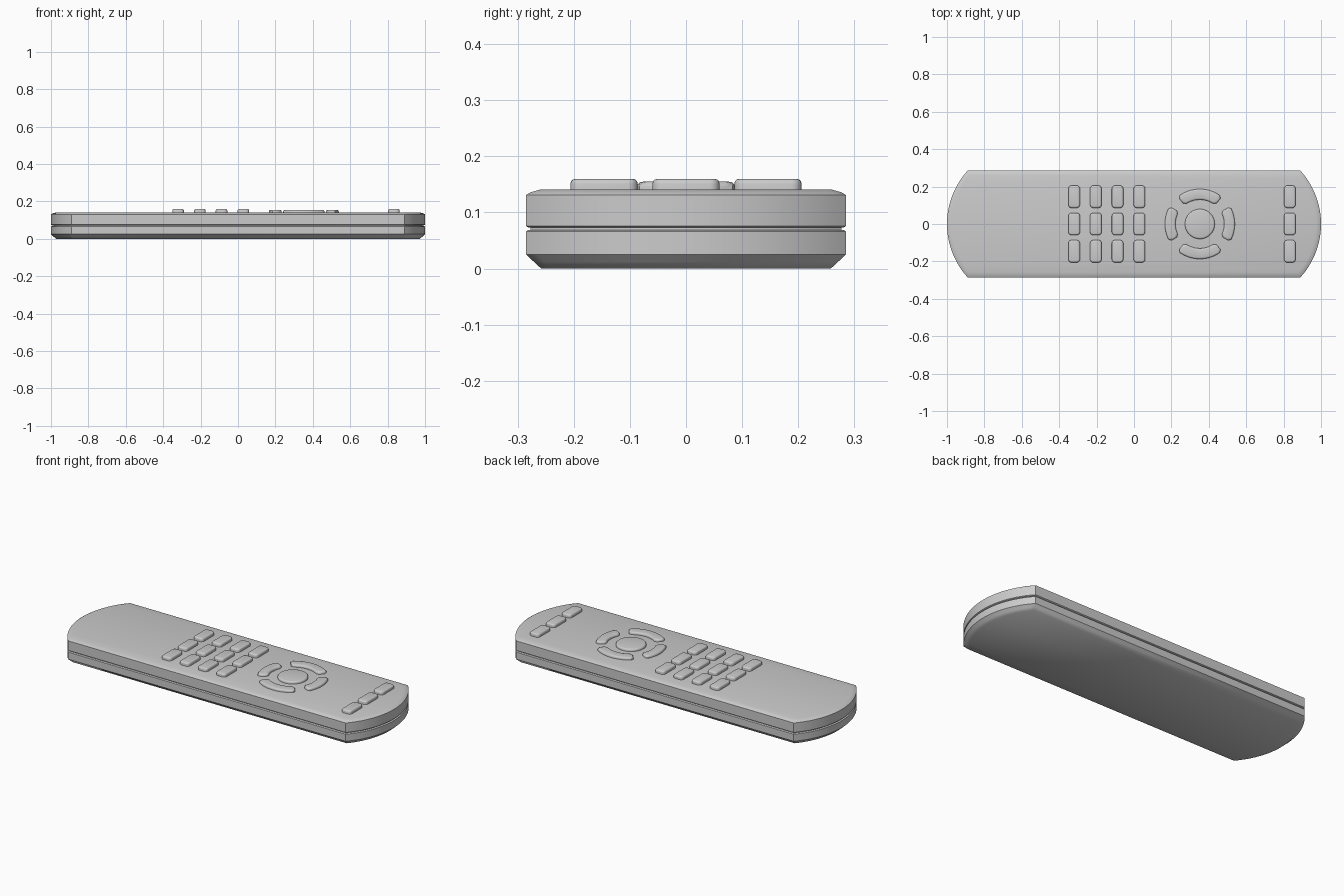
import bpy
import bmesh
from math import asin, cos, sin, pi, radians

cube = bpy.data.objects.get("Cube")
if cube:
    bpy.data.objects.remove(cube, do_unlink=True)

grey = bpy.data.materials.new("light grey plastic")
grey.use_nodes = True
COLOUR = (0.6, 0.6, 0.6, 1)
grey.diffuse_color = COLOUR
grey.node_tree.nodes["Principled BSDF"].inputs["Base Color"].default_value = COLOUR

HALF_WIDTH, END_RADIUS, END_CENTRE = 0.285, 0.424, 0.576


def loft(name, rings, angle=46):
    """Skin a stack of equal-length rings and cap both ends."""
    bm = bmesh.new()
    loops = [[bm.verts.new(p) for p in ring] for ring in rings]
    n = len(loops[0])
    for low, high in zip(loops, loops[1:]):
        for i in range(n):
            j = (i + 1) % n
            bm.faces.new((low[i], low[j], high[j], high[i]))
    bm.faces.new(loops[0][::-1])
    bm.faces.new(loops[-1])
    bmesh.ops.recalc_face_normals(bm, faces=bm.faces)
    mesh = bpy.data.meshes.new(name)
    bm.to_mesh(mesh)
    bm.free()
    mesh.materials.append(grey)
    obj = bpy.data.objects.new(name, mesh)
    bpy.context.collection.objects.link(obj)
    bpy.ops.object.select_all(action="DESELECT")
    obj.select_set(True)
    bpy.context.view_layer.objects.active = obj
    bpy.ops.object.shade_smooth_by_angle(angle=radians(angle))
    return obj


def body_ring(z, inset, steps=24):
    """Outline with straight sides and bowed ends, inset evenly."""
    r = END_RADIUS - inset
    a = asin((HALF_WIDTH - inset) / r)
    arc = [-a + 2 * a * i / steps for i in range(steps + 1)]
    right = [(END_CENTRE + r * cos(t), r * sin(t), z) for t in arc]
    return right + [(-x, -y, z) for x, y, z in right]


# Two half shells with a recessed seam between them
loft("lower_shell", [body_ring(z, d) for z, d in
     ((0, 0.027), (0.012, 0.014), (0.025, 0), (0.066, 0), (0.069, 0.004))])
loft("seam", [body_ring(z, 0.008) for z in (0.066, 0.077)])
loft("upper_shell", [body_ring(z, d) for z, d in
     ((0.073, 0.004), (0.076, 0), (0.131, 0), (0.136, 0.008), (0.141, 0.026))])


def pad_levels(top):
    """Height and inset pairs for a softly rounded button."""
    return [(0.135, 0), (top - 0.009, 0)] + [
        (top - 0.009 + 0.009 * sin(t), 0.009 * (1 - cos(t)))
        for t in (pi / 6, pi / 3, pi / 2)]


def key_ring(cx, cy, z, inset, radius=0.018, steps=5):
    hx, hy = 0.031, 0.06
    ring = []
    for quarter, (sx, sy) in enumerate(((1, 1), (-1, 1), (-1, -1), (1, -1))):
        for i in range(steps + 1):
            t = (quarter + i / steps) * pi / 2
            ring.append((cx + sx * (hx - radius) + (radius - inset) * cos(t),
                         cy + sy * (hy - radius) + (radius - inset) * sin(t), z))
    return ring


# Number keys and the top row of keys
for column, x in enumerate((-0.32, -0.204, -0.088, 0.029, 0.833)):
    group = "function_key" if column == 4 else "number_key"
    for row in (-1, 0, 1):
        loft(f"{group}_{column}_{row + 1}",
             [key_ring(x, row * 0.146, z, d) for z, d in pad_levels(0.16)])

PAD_X = 0.352


def disc_ring(z, inset, steps=40):
    r = 0.08 - inset
    return [(PAD_X + r * cos(2 * pi * i / steps), r * sin(2 * pi * i / steps), z)
            for i in range(steps)]


def arc_ring(centre, half, z, inset, steps=14):
    """Ring segment with trimmed corners."""
    inner, outer, cut = 0.13 + inset, 0.187 - inset, 0.012

    def edge(r, r_end):
        a = half - inset / r
        b = a - cut / r
        pts = [(r_end, -a)] + [(r, -b + 2 * b * i / steps) for i in range(steps + 1)]
        return pts + [(r_end, a)]

    polar = edge(outer, outer - cut) + edge(inner, inner + cut)[::-1]
    return [(PAD_X + r * cos(centre + t), r * sin(centre + t), z) for r, t in polar]


# Round navigation pad
loft("select_button", [disc_ring(z, d) for z, d in pad_levels(0.155)])
for i, name in enumerate(("up", "left", "down", "right")):
    half = radians(39 if i % 2 else 30)
    loft(f"{name}_button",
         [arc_ring(i * pi / 2, half, z, d) for z, d in pad_levels(0.155)])
